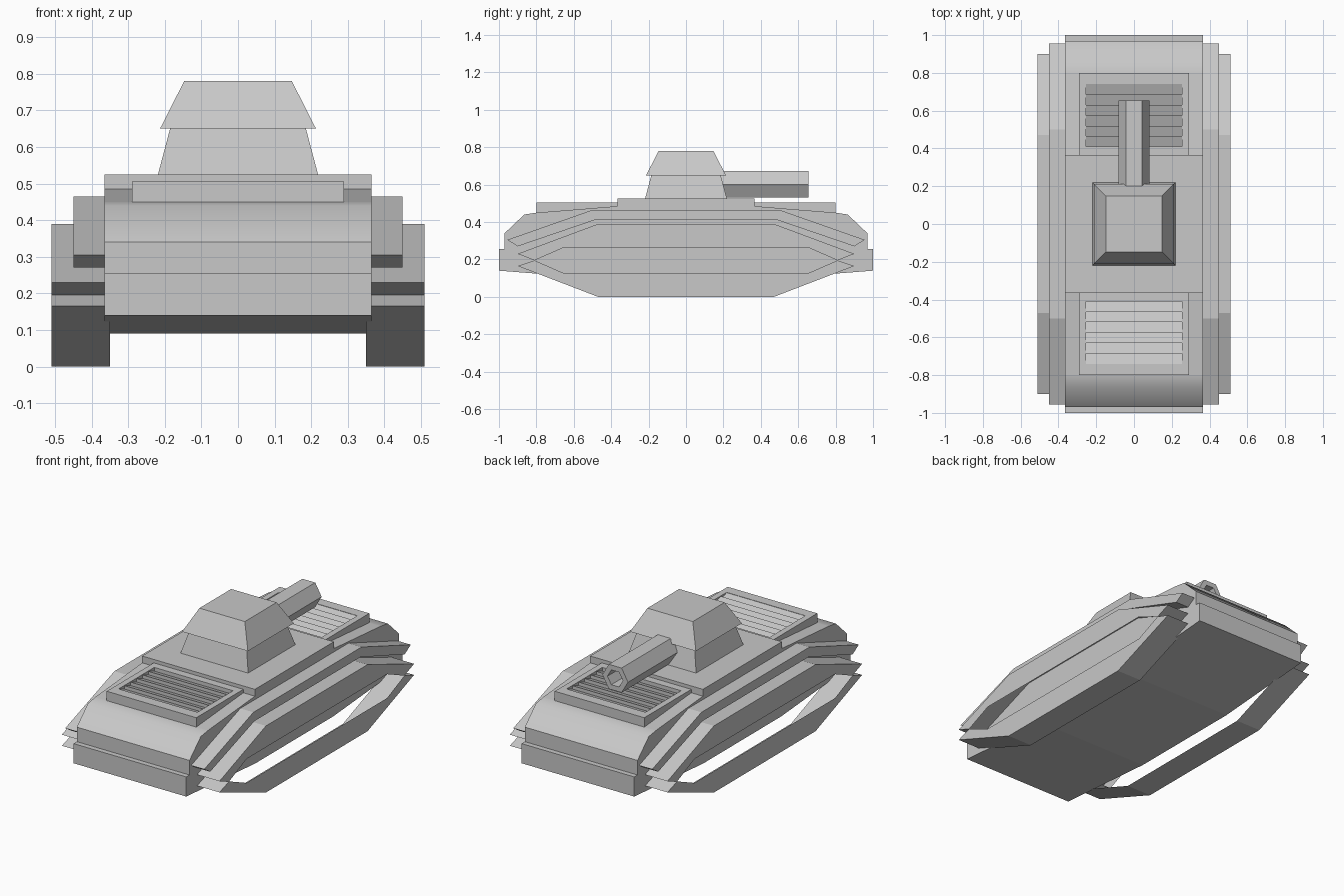
import bpy, bmesh, math
from mathutils import Vector

cube = bpy.data.objects.get("Cube")
if cube:
    bpy.data.objects.remove(cube, do_unlink=True)

grey = bpy.data.materials.new("plain_grey")
grey.use_nodes = True
grey.diffuse_color = (0.58, 0.58, 0.58, 1)
grey.node_tree.nodes["Principled BSDF"].inputs["Base Color"].default_value = (0.58, 0.58, 0.58, 1)


def finish(name, bm, recalc=True):
    if recalc:
        bmesh.ops.recalc_face_normals(bm, faces=bm.faces[:])
    mesh = bpy.data.meshes.new(name)
    bm.to_mesh(mesh)
    bm.free()
    mesh.materials.append(grey)
    ob = bpy.data.objects.new(name, mesh)
    bpy.context.scene.collection.objects.link(ob)
    return ob


def both_ends(half):
    """Complete a (y, z) outline from its +y half."""
    return half + [(-y, z) for y, z in reversed(half)]


def prism(bm, outline, x0, x1):
    """Solid with a (y, z) outline running from x0 to x1."""
    rings = [[bm.verts.new((x, y, z)) for y, z in outline] for x in (x0, x1)]
    n = len(outline)
    for r in rings:
        bm.faces.new(r)
    for i in range(n):
        j = (i + 1) % n
        bm.faces.new((rings[0][i], rings[0][j], rings[1][j], rings[1][i]))


def strip(bm, path_a, path_b):
    """Open sheet between two point paths."""
    a = [bm.verts.new(p) for p in path_a]
    b = [bm.verts.new(p) for p in path_b]
    for i in range(len(a) - 1):
        bm.faces.new((a[i], a[i + 1], b[i + 1], b[i]))


def frustum(bm, half0, z0, half1, z1):
    rings = [[bm.verts.new((sx * h, sy * h, z)) for sx, sy in ((-1, -1), (1, -1), (1, 1), (-1, 1))]
             for h, z in ((half0, z0), (half1, z1))]
    bm.faces.new(rings[0])
    bm.faces.new(rings[1])
    for i in range(4):
        j = (i + 1) % 4
        bm.faces.new((rings[0][i], rings[0][j], rings[1][j], rings[1][i]))


# Hull with bumpers, noses and raised middle deck
bm = bmesh.new()
prism(bm, both_ends([(0.36, 0.09), (1, 0.14), (1, 0.255), (0.97, 0.255), (0.97, 0.34),
                     (0.865, 0.44), (0.8, 0.45), (0.365, 0.485), (0.365, 0.525)]), -0.365, 0.365)
bmesh.ops.recalc_face_normals(bm, faces=bm.faces[:])
for f in bm.faces:
    c = f.calc_center_median()
    f.smooth = abs(c.y) > 0.8 and c.z > 0.35
finish("hull", bm)

# Engine deck plates with recessed louvres
for sign, name in ((1, "back_louvre_deck"), (-1, "front_louvre_deck")):
    bm = bmesh.new()
    top, low, wx = 0.505, 0.483, 0.255
    y_in, y_out, step = 0.41, 0.74, 0.055
    # Solid base and the frame around the opening
    prism(bm, [(sign * 0.36, 0.44), (sign * 0.8, 0.44), (sign * 0.8, low), (sign * 0.36, low)], -0.29, 0.29)
    for ya, yb, xa, xb in ((0.36, y_in, -0.29, 0.29), (y_out, 0.8, -0.29, 0.29),
                           (y_in, y_out, -0.29, -wx), (y_in, y_out, wx, 0.29)):
        prism(bm, [(sign * ya, low), (sign * yb, low), (sign * yb, top), (sign * ya, top)], xa, xb)
    # Slats rise towards the end of the vehicle
    for i in range(6):
        y = y_in + i * step
        prism(bm, [(sign * y, low), (sign * (y + step), low), (sign * (y + step), top - 0.002)], -wx, wx)
    finish(name, bm)

# Tracks: notched hollow shells, plus a sloping upper fender
upper = [(0.81, 0.195), (0.9, 0.23), (0.47, 0.39)]
lower = [(0.81, 0.195), (0.9, 0.165), (0.47, 0)]
fender = both_ends([(0.9, 0.27), (0.955, 0.305), (0.5, 0.465)])
fender += [(-0.49, 0.41), (0.49, 0.41)]
for sign, side in ((1, "left"), (-1, "right")):
    bm = bmesh.new()
    for half, slot_z in ((upper, 0.265), (lower, 0.125)):
        rim = both_ends(half)
        slot = both_ends([(0.81, 0.195), (0.65, slot_z), (0.47, slot_z)])
        outer = [(sign * 0.51, y, z) for y, z in rim]
        # Tread sheet and slotted outer wall
        strip(bm, outer, [(sign * (0.35 if z < 0.17 else 0.36), y, z) for y, z in rim])
        wall_o = [bm.verts.new(p) for p in outer]
        wall_s = [bm.verts.new((sign * 0.51, y, z)) for y, z in slot]
        bm.faces.new((wall_o[0], wall_o[1], wall_s[1]))
        bm.faces.new((wall_o[5], wall_s[4], wall_o[4]))
        for i in range(1, 4):
            bm.faces.new((wall_o[i], wall_o[i + 1], wall_s[i + 1], wall_s[i]))
    bmesh.ops.remove_doubles(bm, verts=bm.verts[:], dist=0.0005)
    # Point every shell face away from the inside of the track
    bm.normal_update()
    for f in bm.faces:
        c = f.calc_center_median()
        if abs(f.normal.x) > 0.9:
            outward = Vector((sign, 0, 0))
        else:
            outward = Vector((0, 0, 1 if c.z > 0.22 or 0.165 < c.z < 0.195 else -1))
        if f.normal.dot(outward) < 0:
            f.normal_flip()
    finish(side + "_track", bm, recalc=False)

    bm = bmesh.new()
    prism(bm, fender, sign * 0.36, sign * 0.45)
    finish(side + "_fender", bm)

# Turret: base and overhanging cap
bm = bmesh.new()
frustum(bm, 0.22, 0.52, 0.185, 0.652)
finish("turret_base", bm)
bm = bmesh.new()
frustum(bm, 0.213, 0.65, 0.147, 0.78)
finish("turret_cap", bm)

# Six-sided gun barrel with an open bore
bm = bmesh.new()
radii_y = ((0.083, 0.15), (0.083, 0.655), (0.05, 0.655), (0.05, 0.5))
rings = [[bm.verts.new((r * math.cos(k * math.pi / 3), y, 0.602 + r * math.sin(k * math.pi / 3)))
          for k in range(6)] for r, y in radii_y]
for a, b in zip(rings, rings[1:]):
    for i in range(6):
        j = (i + 1) % 6
        bm.faces.new((a[i], a[j], b[j], b[i]))
bm.faces.new(rings[0])
bm.faces.new(rings[-1])
finish("gun_barrel", bm)
